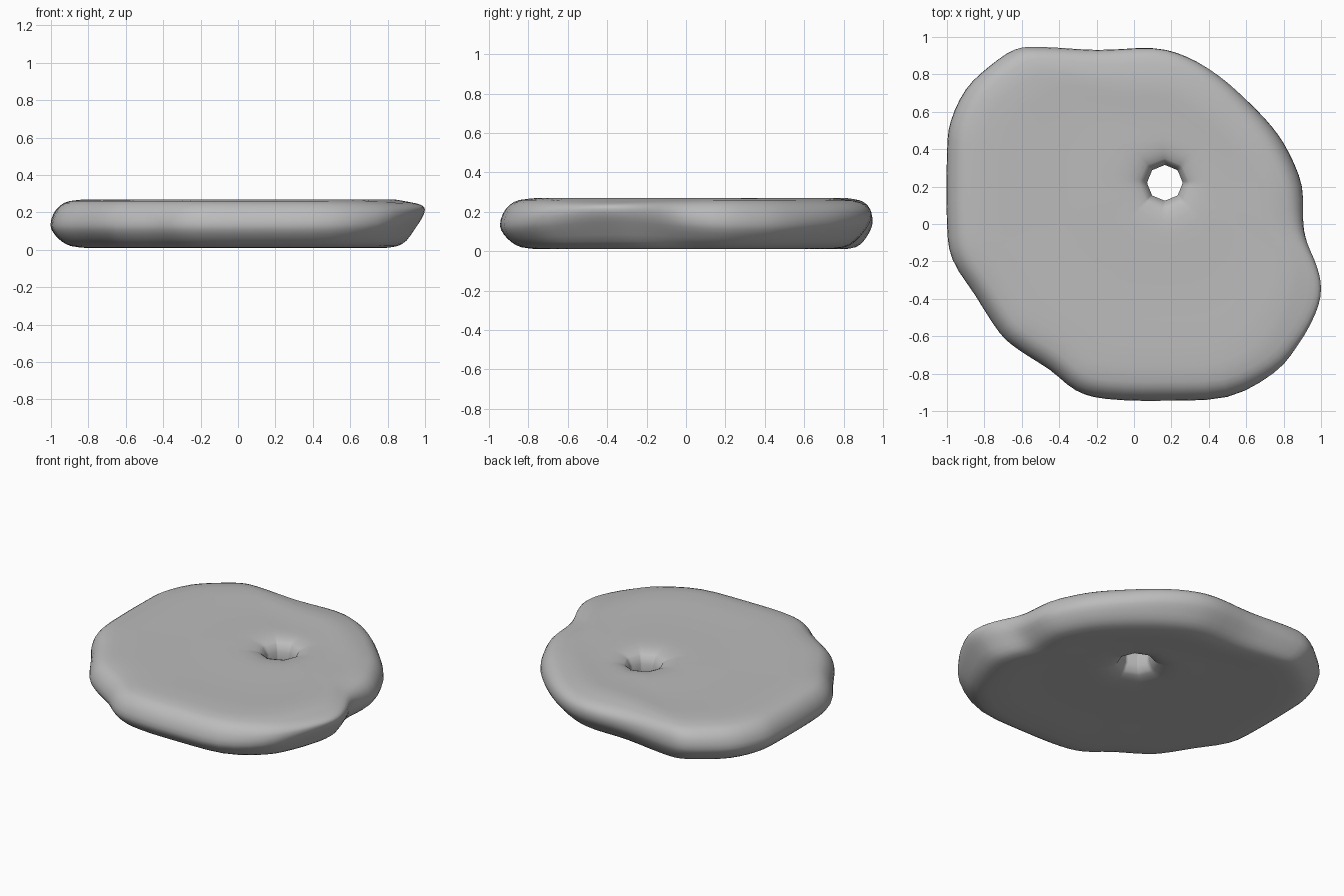
import bpy, bmesh, math
from mathutils import Vector

if "Cube" in bpy.data.objects:
    bpy.data.objects.remove(bpy.data.objects["Cube"])


def spline(points, steps, closed):
    """Catmull-Rom curve through the points."""
    pts = [Vector(p) for p in points]
    n = len(pts)
    pick = (lambda i: pts[i % n]) if closed else (lambda i: pts[max(0, min(n - 1, i))])
    out = []
    for i in range(n if closed else n - 1):
        a, b, c, d = (pick(i + k) for k in (-1, 0, 1, 2))
        for s in range(steps):
            t = s / steps
            out.append(0.5 * (2 * b + (c - a) * t + (2 * a - 5 * b + 4 * c - d) * t * t
                              + (3 * b - a - 3 * c + d) * t ** 3))
    if not closed:
        out.append(pts[-1])
    return out


def bump(angle, centre, width):
    """Soft weight around a compass angle in degrees."""
    gap = (angle - centre + 180) % 360 - 180
    return math.exp(-(gap / width) ** 2)


# Irregular outline, anticlockwise from the left side
OUTLINE = [(.91, 0), (.9, .2), (.83, .38), (.74, .52), (.6, .67), (.45, .8), (.28, .9),
           (.1, .945), (-.2, .935), (-.5, .95), (-.64, .935), (-.78, .84), (-.9, .72),
           (-.98, .55), (-1, .38), (-1, 0), (-.97, -.19), (-.85, -.38), (-.72, -.58),
           (-.62, -.67), (-.45, -.78), (-.31, -.89), (-.15, -.935), (.15, -.945),
           (.5, -.925), (.75, -.8), (.88, -.65), (.97, -.48), (1, -.35), (.98, -.23),
           (.93, -.1)]
# Edge sections as (inset, height), bottom to top
ROUND = [(.19, .01), (.11, .02), (.06, .045), (.02, .085), (0, .13),
         (.015, .19), (.05, .235), (.1, .26), (.19, .27)]
SLANTED = [(.26, .01), (.18, .02), (.12, .05), (.06, .12), (.02, .17),
           (0, .215), (.02, .238), (.08, .252), (.2, .27)]
FLAT_STEPS = (.85, .7, .55, .4, .28, .18, .1, .05, .02, 0)
HOLE = Vector((.165, .22))

outline = spline(OUTLINE, 3, True)
round_edge = spline(ROUND, 2, False)
slanted_edge = spline(SLANTED, 2, False)


def section(point):
    """Closed cross-section running from the hole, round the edge and back."""
    ray = point - HOLE
    reach = ray.length
    ray.normalize()
    turn = math.atan2(ray.y, ray.x)
    compass = math.degrees(math.atan2(point.y, point.x))
    lean = min(1, bump(compass, -22, 22) + .5 * bump(compass, 85, 40))
    facet = math.cos(math.pi / 8) / math.cos(turn % (math.pi / 4) - math.pi / 8)
    mouth, neck = .122 * facet, .096 * facet

    edge = [a.lerp(b, lean) for a, b in zip(round_edge, slanted_edge)]
    rim = [(reach - e.x, e.y) for e in edge]

    def face(radius, z, up):
        rows = []
        for f in FLAT_STEPS:
            r = mouth + (radius - mouth) * f
            dip = .035 * math.exp(-(r - mouth) / .05)
            ripple = .006 * math.sin(math.pi * f) ** 2
            rows.append((r, z - up * (dip + ripple)))
        return rows

    top = face(*rim[-1], 1)
    bottom = face(*rim[0], -1)[::-1]
    wall = [(neck, .19), (neck, .09)]
    return [(HOLE.x + ray.x * r, HOLE.y + ray.y * r, z)
            for r, z in bottom + rim + top + wall]


# Pierced flat stone: sections swept round the outline
bm = bmesh.new()
loops = [[bm.verts.new(co) for co in section(p)] for p in outline]
for i, loop in enumerate(loops):
    after = loops[(i + 1) % len(loops)]
    for j in range(len(loop)):
        k = (j + 1) % len(loop)
        bm.faces.new((loop[j], after[j], after[k], loop[k]))
bmesh.ops.recalc_face_normals(bm, faces=bm.faces)
mesh = bpy.data.meshes.new("pierced_stone")
bm.to_mesh(mesh)
bm.free()
stone = bpy.data.objects.new("pierced_stone", mesh)
bpy.context.collection.objects.link(stone)

# Single grey colour
grey = bpy.data.materials.new("stone_grey")
grey.use_nodes = True
colour = (.5, .5, .5, 1)
grey.diffuse_color = colour
shader = next(n for n in grey.node_tree.nodes if n.type == "BSDF_PRINCIPLED")
shader.inputs["Base Color"].default_value = colour
mesh.materials.append(grey)

bpy.context.view_layer.objects.active = stone
stone.select_set(True)
bpy.ops.object.shade_smooth_by_angle(angle=math.radians(38))
